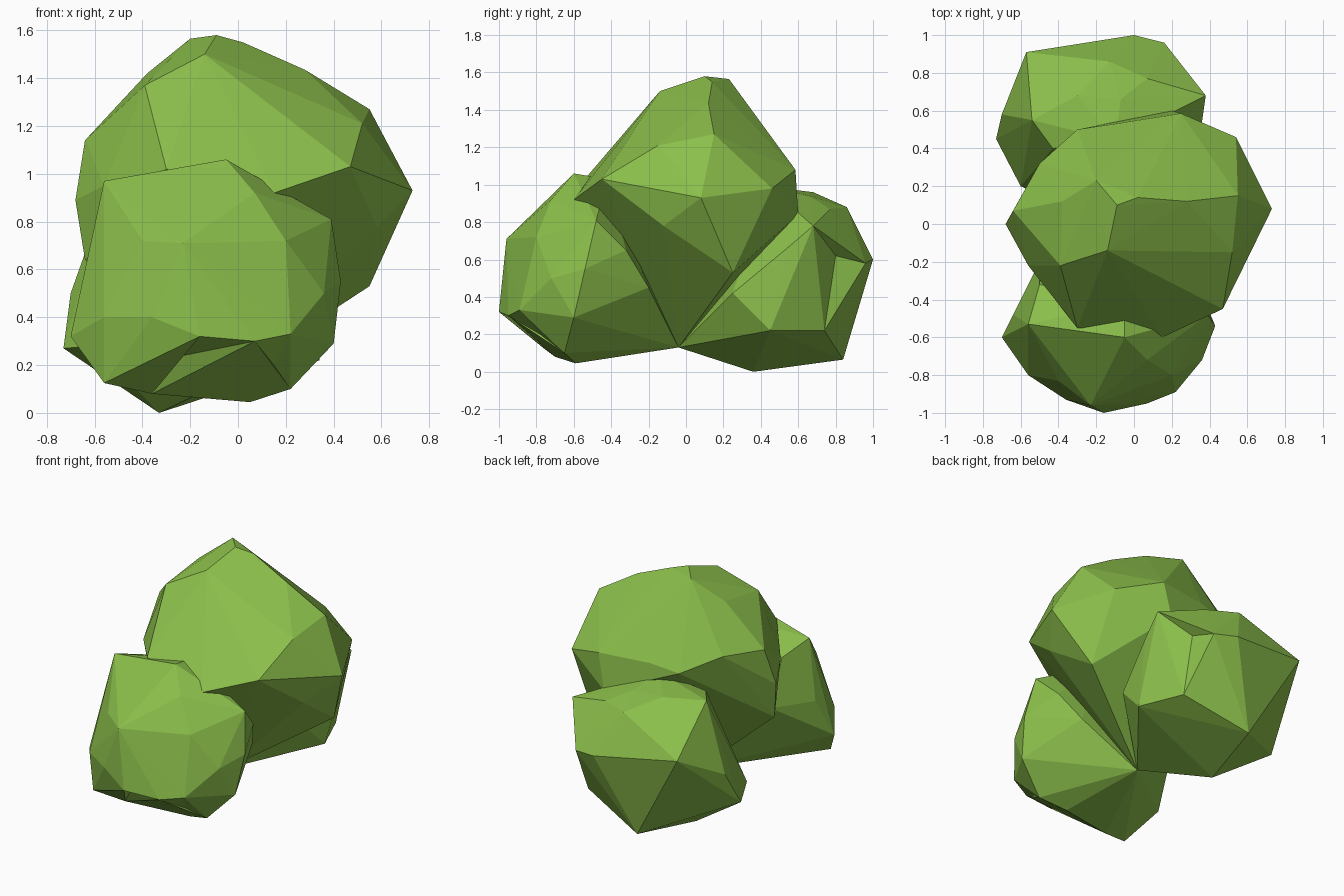
import bpy, bmesh
from mathutils import Vector

leaf = bpy.data.materials.new("leaf_green")
leaf.diffuse_color = (0.26, 0.52, 0.07, 1)

STEM = (-0.06, -0.04, 0.13)  # low point shared by all clumps


def clump(name, corners, dents=()):
    """Flat-faceted leaf clump: hull around its corners and the stem, then pushed-in dents."""
    bm = bmesh.new()
    for p in corners + [STEM]:
        bm.verts.new(p)
    res = bmesh.ops.convex_hull(bm, input=bm.verts[:])
    loose = {g for g in res["geom_interior"] + res["geom_unused"]
             if isinstance(g, bmesh.types.BMVert)}
    bmesh.ops.delete(bm, geom=list(loose), context='VERTS')
    bmesh.ops.recalc_face_normals(bm, faces=bm.faces[:])
    for d in dents:
        # the face lying closest above the dent is fanned to the dent point
        d = Vector(d)
        bm.normal_update()
        face = min(bm.faces, key=lambda f: abs((f.calc_center_median() - d).dot(f.normal))
                   + 0.5 * (f.calc_center_median() - d).length)
        bmesh.ops.poke(bm, faces=[face])["verts"][0].co = d
    mesh = bpy.data.meshes.new(name)
    bm.to_mesh(mesh)
    bm.free()
    mesh.materials.append(leaf)
    bpy.context.collection.objects.link(bpy.data.objects.new(name, mesh))


# Tall clump in the middle, crown first, then waist, then underside
clump("middle_clump", [
    (-0.09, 0.10, 1.58), (-0.20, 0.23, 1.565), (-0.14, -0.14, 1.50), (0.02, 0.14, 1.55),
    (-0.38, 0.12, 1.42), (-0.39, -0.22, 1.37), (0.28, 0.12, 1.435), (0.17, 0.30, 1.33),
    (0.55, 0.15, 1.27), (0.52, -0.15, 1.21), (-0.64, 0.07, 1.14), (-0.50, 0.32, 1.15),
    (-0.30, -0.55, 1.02), (0.15, -0.60, 0.92), (0.47, -0.45, 1.03), (0.73, 0.08, 0.93),
    (0.54, 0.46, 0.98), (0.25, 0.585, 1.08), (-0.10, 0.53, 1.08), (-0.30, 0.50, 1.05),
    (-0.68, 0.0, 0.89), (-0.56, -0.22, 0.95), (0.20, 0.60, 0.84), (0.58, -0.12, 0.78),
    (0.55, 0.25, 0.53), (-0.64, -0.04, 0.64),
])

# Rounded clump at the front, top to bottom
clump("front_clump", [
    (-0.05, -0.60, 1.06), (-0.05, -0.42, 1.03), (-0.56, -0.53, 0.97), (-0.50, -0.32, 0.90),
    (0.07, -0.72, 0.92), (0.39, -0.48, 0.81), (-0.40, -0.83, 0.72), (-0.23, -0.96, 0.71),
    (0.20, -0.80, 0.72), (0.43, -0.54, 0.55), (0.36, -0.72, 0.50), (-0.64, -0.48, 0.58),
    (-0.10, -0.95, 0.49), (-0.36, -0.93, 0.40), (-0.56, -0.80, 0.40), (-0.16, -1.00, 0.32),
    (0.07, -0.95, 0.30), (0.22, -0.89, 0.33), (-0.70, -0.60, 0.32), (0.40, -0.60, 0.29),
    (0.22, -0.65, 0.10), (0.05, -0.59, 0.045), (-0.36, -0.70, 0.08), (-0.56, -0.76, 0.125),
    (0.34, -0.32, 0.65), (-0.50, -0.20, 0.60), (0.25, -0.20, 0.45),
], dents=[(-0.23, -0.82, 0.24), (0.15, -0.78, 0.20)])

# Low angular clump at the back, top to bottom
clump("back_clump", [
    (-0.10, 0.44, 0.99), (-0.30, 0.68, 0.96), (-0.54, 0.55, 0.95), (-0.43, 0.40, 0.93),
    (-0.07, 0.66, 0.94), (-0.13, 0.86, 0.88), (0.07, 0.77, 0.87), (0.38, 0.68, 0.78),
    (-0.57, 0.91, 0.68), (0.0, 1.00, 0.60), (0.16, 0.96, 0.58), (0.36, 0.54, 0.66),
    (-0.70, 0.58, 0.50), (-0.73, 0.45, 0.27), (-0.60, 0.20, 0.28), (0.34, 0.45, 0.22),
    (0.22, 0.74, 0.22), (-0.22, 0.84, 0.065), (-0.33, 0.36, 0.0), (0.30, 0.25, 0.42),
], dents=[(0.20, 0.80, 0.62)])
